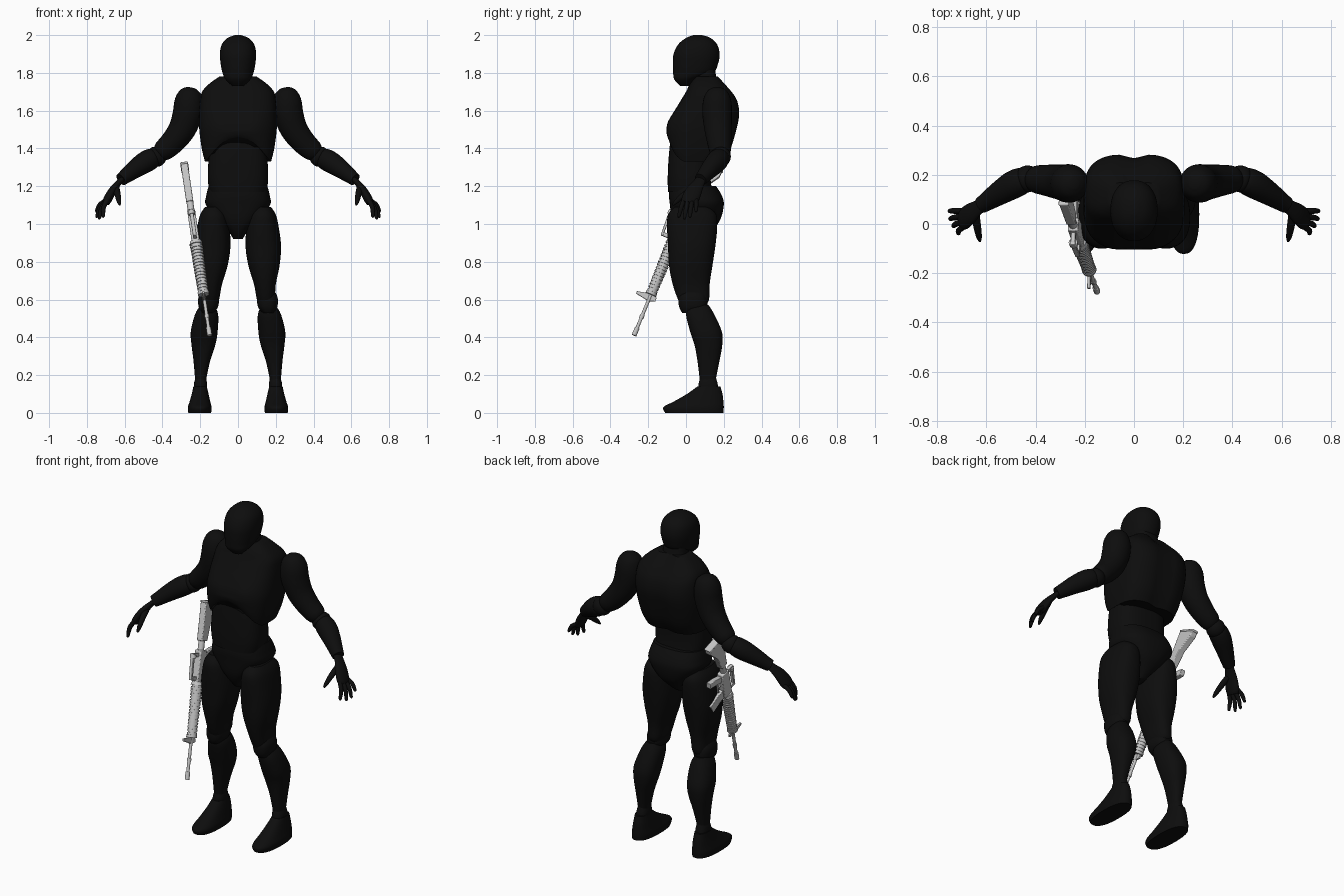
import bpy, bmesh, math
from mathutils import Vector, Matrix

cube = bpy.data.objects.get("Cube")
if cube:
    bpy.data.objects.remove(cube, do_unlink=True)


def material(name, value):
    mat = bpy.data.materials.new(name)
    mat.use_nodes = True
    color = (value, value, value, 1)
    mat.diffuse_color = color
    mat.node_tree.nodes["Principled BSDF"].inputs["Base Color"].default_value = color
    return mat


BLACK = material("near black", .004)
GREY = material("light grey", .55)


def finish(name, bm, mat, matrix=None, angle=40):
    bmesh.ops.recalc_face_normals(bm, faces=bm.faces)
    mesh = bpy.data.meshes.new(name)
    bm.to_mesh(mesh)
    bm.free()
    mesh.materials.append(mat)
    mesh.shade_smooth()
    mesh.set_sharp_from_angle(angle=math.radians(angle))
    obj = bpy.data.objects.new(name, mesh)
    bpy.context.collection.objects.link(obj)
    if matrix:
        obj.matrix_world = matrix
    return obj


def smooth_rows(rows, steps=4):
    """Catmull-Rom interpolation between section rows."""
    rows = [Vector(r) for r in rows]
    out = []
    for i in range(len(rows) - 1):
        a, b, c, d = (rows[min(max(i + k, 0), len(rows) - 1)] for k in (-1, 0, 1, 2))
        for j in range(steps):
            t = j / steps
            out.append(b + (c - a) * (t / 2) + (a * 2 - b * 5 + c * 4 - d) * (t * t / 2)
                       + (b * 3 - a - c * 3 + d) * (t ** 3 / 2))
    return out + [rows[-1]]


def skin(name, rings, side=1):
    bm = bmesh.new()
    loops = [[bm.verts.new((p.x * side, p.y, p.z)) for p in ring] for ring in rings]
    for low, high in zip(loops, loops[1:]):
        for i in range(len(low)):
            bm.faces.new((low[i - 1], low[i], high[i], high[i - 1]))
    bm.faces.new(loops[0])
    bm.faces.new(loops[-1])
    return finish(name, bm, BLACK)


def power(v, e):
    return math.copysign(abs(v) ** e, v)


def stack(name, rows, side=1, square=2.4, warp=None):
    """Loft of level rounded sections: z, x from, x to, y from, y to."""
    rings = []
    for z, x0, x1, y0, y1 in smooth_rows(rows):
        ring = []
        for i in range(40):
            a = math.tau * i / 40
            p = Vector(((x0 + x1 + (x1 - x0) * power(math.cos(a), 2 / square)) / 2,
                        (y0 + y1 + (y1 - y0) * power(math.sin(a), 2 / square)) / 2, z))
            ring.append(warp(p) if warp else p)
        rings.append(ring)
    return skin(name, rings, side)


def centred(rows):
    return [(z, -w, w, y0, y1) for z, w, y0, y1 in rows]


def tube(name, rows, side=1, flat=1, sides=24):
    """Limb along a path: x, y, z, radius."""
    rows = smooth_rows(rows)
    rings = []
    for i, row in enumerate(rows):
        tangent = (rows[min(i + 1, len(rows) - 1)] - rows[max(i - 1, 0)]).to_3d().normalized()
        wide = (Vector((0, 1, 0)) - tangent * tangent.y).normalized()
        thin = tangent.cross(wide) * flat
        rings.append([row.to_3d() + (wide * math.cos(a) + thin * math.sin(a)) * row[3]
                      for a in (math.tau * k / sides for k in range(sides))])
    return skin(name, rings, side)


# Head, neck and trunk
stack("head", centred([
    (1.73, .03, -.03, .02), (1.765, .066, -.062, .06), (1.8, .082, -.068, .145),
    (1.85, .092, -.07, .17), (1.9, .096, -.066, .178), (1.95, .086, -.042, .165),
    (1.985, .055, 0, .13), (2, .015, .04, .085)]), square=2.2)
stack("neck", centred([(1.7, .1, .03, .19), (1.76, .075, .03, .165), (1.84, .07, .03, .15)]))


def rib_shape(p):
    # Arched lower front edge, chest muscles and spine groove
    if p.y < .06:
        arch = max(0, 1 - (p.x / .17) ** 2)
        p.z += .13 * arch * min(1, max(0, (1.5 - p.z) / .17)) * min(1, (.06 - p.y) / .08)
        p.y -= .012 * math.exp(-((abs(p.x) - .09) / .06) ** 2 - ((p.z - 1.54) / .05) ** 2)
    elif p.y > .12:
        p.y -= .018 * math.exp(-(p.x / .04) ** 2)
    return p


stack("ribcage", centred([
    (1.33, .175, -.09, .2), (1.4, .192, -.1, .24), (1.5, .205, -.1, .27),
    (1.58, .205, -.07, .285), (1.65, .2, -.03, .275), (1.7, .19, 0, .245),
    (1.74, .155, .02, .21), (1.78, .1, .05, .175)]), square=3, warp=rib_shape)
stack("abdomen", centred([
    (1.17, .15, -.095, .14), (1.24, .16, -.097, .13), (1.35, .155, -.092, .13),
    (1.47, .14, -.08, .13)]), square=2.8)
stack("pelvis", centred([
    (.92, .025, -.02, .08), (.96, .05, -.05, .13), (1.02, .11, -.075, .18),
    (1.1, .17, -.085, .2), (1.15, .168, -.09, .19), (1.2, .156, -.085, .16)]), square=2.6)

# Limbs, mirrored
for side, label in ((1, "left_"), (-1, "right_")):
    stack(label + "thigh", [
        (.57, .115, .185, -.02, .1), (.6, .1, .195, -.042, .122), (.68, .085, .2, -.07, .125),
        (.78, .055, .22, -.09, .14), (.88, .04, .228, -.095, .155), (.98, .045, .216, -.1, .165),
        (1.05, .06, .2, -.095, .16), (1.09, .09, .175, -.06, .12)], side)
    stack(label + "knee", [
        (.53, .13, .19, -.02, .08), (.56, .106, .208, -.036, .11), (.61, .102, .21, -.04, .11),
        (.65, .125, .19, -.02, .09)], side)
    stack(label + "calf", [
        (.16, .17, .226, .075, .155), (.2, .164, .229, .07, .162), (.28, .146, .236, .06, .178),
        (.36, .12, .246, .045, .192), (.43, .108, .25, .022, .19), (.52, .105, .228, 0, .15),
        (.57, .125, .2, .01, .12)], side)
    stack(label + "ankle", [
        (.1, .17, .23, .07, .17), (.15, .163, .234, .066, .168), (.2, .175, .22, .08, .155)], side)
    stack(label + "foot", [
        (0, .142, .263, -.11, .198), (.03, .14, .265, -.12, .2), (.06, .147, .256, -.065, .198),
        (.1, .156, .245, .005, .193), (.14, .165, .236, .06, .182)], side)

    tube(label + "upper_arm", [
        (.245, .165, 1.722, .02), (.25, .165, 1.7, .055), (.26, .165, 1.65, .075),
        (.268, .165, 1.58, .078), (.297, .17, 1.5, .072), (.35, .177, 1.43, .064),
        (.4, .182, 1.385, .055), (.425, .185, 1.365, .035)], side)
    tube(label + "elbow", [
        (.395, .185, 1.385, .03), (.42, .185, 1.365, .052), (.445, .18, 1.35, .052),
        (.47, .17, 1.34, .03)], side)
    tube(label + "forearm", [
        (.43, .185, 1.36, .035), (.45, .178, 1.35, .053), (.49, .16, 1.328, .057),
        (.54, .13, 1.295, .05), (.59, .097, 1.257, .04), (.62, .077, 1.235, .034)], side)
    tube(label + "palm", [
        (.61, .08, 1.24, .028), (.635, .066, 1.215, .032), (.665, .042, 1.175, .043),
        (.69, .022, 1.13, .046), (.7, .016, 1.11, .036)], side, flat=.5)
    # Fingers run from knuckle to tip with a slight bend
    for finger, y, x, tip_y, z in (("little", .054, .755, .053, 1.065), ("ring", .033, .752, .02, 1.035),
                                   ("middle", .012, .738, -.01, 1.025),
                                   ("index", -.01, .716, -.04, 1.035)):
        base, tip = Vector((.69, y, 1.13)), Vector((x, tip_y, z))
        bend = base.lerp(tip, .5) + Vector((.008, 0, .006))
        tube(label + finger + "_finger",
             [(*base, .012), (*bend, .012), (*base.lerp(tip, .9), .009), (*tip, .004)], side, sides=12)
    tube(label + "thumb", [
        (.645, .04, 1.19, .018), (.637, -.01, 1.155, .016), (.63, -.05, 1.12, .012),
        (.626, -.07, 1.1, .005)], side, sides=12)

# Rifle frame: local x runs from muzzle to butt, local z is the sight side
muzzle, butt = Vector((-.15, -.275, .41)), Vector((-.285, .1, 1.32))
along = (butt - muzzle).normalized()
up = -(Vector((0, 1, 0)) - along * along.y).normalized()
across = up.cross(along)
RIFLE = Matrix.Translation(muzzle) @ Matrix((along, across, up)).transposed().to_4x4()


def rod(name, start, end, r0, r1=None, lift=0):
    bm = bmesh.new()
    place = Matrix.Translation(((start + end) / 2, 0, lift)) @ Matrix.Rotation(math.pi / 2, 4, "Y")
    bmesh.ops.create_cone(bm, cap_ends=True, segments=16, radius1=r0, radius2=r1 or r0,
                          depth=end - start, matrix=place)
    return finish("rifle_" + name, bm, GREY, RIFLE)


def plate(name, outline, width, shift=0):
    """Side outline extruded across the rifle, with softened edges."""
    bm = bmesh.new()
    face = bm.faces.new([bm.verts.new((x, shift - width / 2, z)) for x, z in outline])
    moved = bmesh.ops.extrude_face_region(bm, geom=[face])["geom"]
    bmesh.ops.translate(bm, vec=(0, width, 0),
                        verts=[v for v in moved if isinstance(v, bmesh.types.BMVert)])
    obj = finish("rifle_" + name, bm, GREY, RIFLE, 30)
    bevel = obj.modifiers.new("soft edges", "BEVEL")
    bevel.width = width * .12
    bevel.segments = 2


# Barrel, slotted handguard and sights
rod("barrel", .03, .56, .009)
rod("flash_hider", 0, .045, .013)
rod("barrel_collar", .1, .12, .012)
rod("handguard", .25, .53, .024, .028)
for i in range(15):
    start = .252 + i * .018
    rod("handguard_rib", start, start + .011, .028 + i * .0004)
rod("handguard_cap", .235, .25, .03)
rod("delta_ring", .525, .545, .036, .03)
plate("front_sight", [(.2, .005), (.24, .005), (.225, .075), (.212, .075)], .012)
plate("sling_mount", [(.2, -.005), (.24, -.005), (.23, -.035), (.21, -.035)], .01)

# Receiver, carry handle, magazine and grip
plate("receiver", [(.54, .026), (.72, .026), (.72, -.03), (.68, -.042), (.54, -.042)], .042)
plate("carry_handle_bar", [(.55, .06), (.7, .062), (.7, .08), (.55, .072)], .02)
for start in (.55, .68):
    plate("carry_handle_post", [(start, .02), (start + .022, .02), (start + .02, .066),
                                (start, .066)], .018)
rod("rear_sight_drum", .672, .692, .018, lift=.066)
rod("forward_assist", .68, .71, .009, lift=.012)
plate("magazine", [(.545, -.03), (.605, -.03), (.6, -.09), (.582, -.16), (.525, -.145),
                   (.54, -.09)], .024)
plate("trigger_guard", [(.61, -.064), (.675, -.064), (.675, -.07), (.61, -.07)], .012)
plate("trigger", [(.64, -.04), (.648, -.04), (.642, -.062), (.636, -.06)], .008)
plate("pistol_grip", [(.67, -.035), (.71, -.035), (.735, -.085), (.75, -.135), (.715, -.142),
                      (.695, -.09)], .028)

# Buffer tube and shoulder stock
rod("buffer_tube", .71, .86, .018)
plate("stock", [(.77, .022), (.985, .024), (.985, -.1), (.955, -.1), (.87, -.045), (.77, -.028)], .038)
plate("butt_plate", [(.982, .026), (.995, .026), (.995, -.105), (.982, -.105)], .042)
